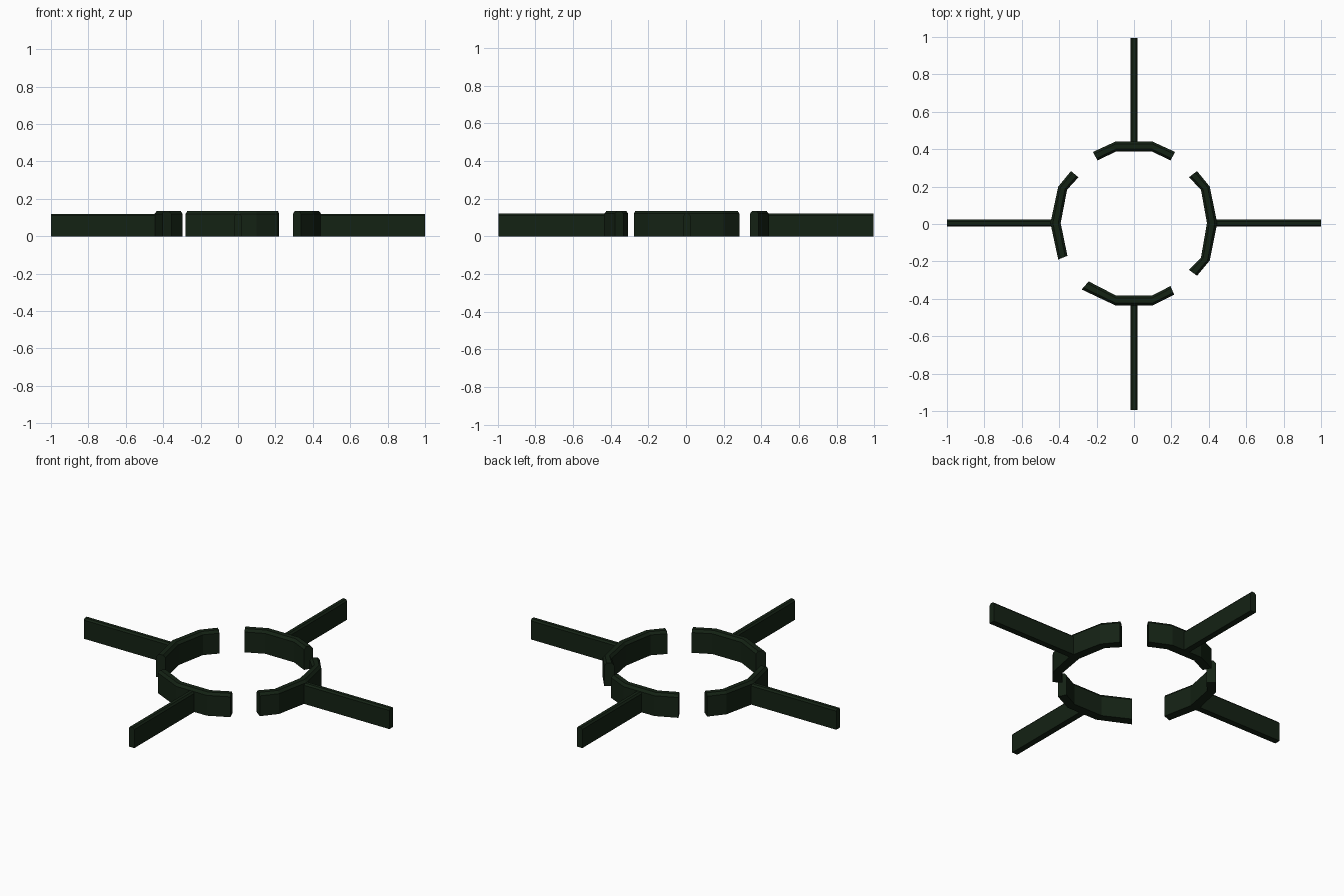
import bpy, bmesh
from mathutils import Vector

if "Cube" in bpy.data.objects:
    bpy.data.objects.remove(bpy.data.objects["Cube"])

mat = bpy.data.materials.new("dark_green")
mat.diffuse_color = (0.007, 0.016, 0.007, 1)
mat.use_nodes = True
mat.node_tree.nodes["Principled BSDF"].inputs["Base Color"].default_value = mat.diffuse_color


def wall(name, outer, inner, height, chamfer):
    """Sweep a chamfer-topped wall section between outer and inner plan lines."""
    section = [(0, 0), (1, 0), (1, height - chamfer), (0.76, height),
               (0.24, height), (0, height - chamfer)]
    bm = bmesh.new()
    rings = []
    for o, i in zip(outer, inner):
        o, i = Vector((*o, 0)), Vector((*i, 0))
        rings.append([bm.verts.new(o.lerp(i, t) + Vector((0, 0, z))) for t, z in section])
    n = len(section)
    for a, b in zip(rings, rings[1:]):
        for k in range(n):
            bm.faces.new((a[k], a[(k + 1) % n], b[(k + 1) % n], b[k]))
    bm.faces.new(rings[0])
    bm.faces.new(rings[-1])
    bmesh.ops.recalc_face_normals(bm, faces=bm.faces[:])
    me = bpy.data.meshes.new(name)
    bm.to_mesh(me)
    bm.free()
    me.materials.append(mat)
    bpy.context.collection.objects.link(bpy.data.objects.new(name, me))


# Four broken segments of the central ring
H, C = 0.135, 0.015
wall("ring_back", [(-.22, .385), (-.10, .44), (.10, .44), (.22, .385)],
     [(-.195, .34), (-.095, .388), (.095, .388), (.195, .34)], H, C)
wall("ring_front", [(-.28, -.35), (-.10, -.435), (.10, -.435), (.215, -.378)],
     [(-.242, -.307), (-.095, -.383), (.095, -.383), (.195, -.332)], H, C)
wall("ring_right", [(.337, .283), (.405, .20), (.445, .005), (.405, -.195), (.337, -.277)],
     [(.294, .25), (.358, .183), (.39, .005), (.358, -.18), (.294, -.245)], H, C)
wall("ring_left", [(-.337, .283), (-.405, .20), (-.447, .005), (-.405, -.19)],
     [(-.297, .25), (-.358, .183), (-.392, .005), (-.356, -.17)], H, C)

# Four straight arms reaching outward, ends embedded in the ring
W, AH, AC, Y = 0.018, 0.12, 0.01, 0.005
for s, name in ((1, "right"), (-1, "left")):
    wall("arm_" + name, [(s * .41, Y + W), (s, Y + W)], [(s * .41, Y - W), (s, Y - W)], AH, AC)
for s, name in ((1, "back"), (-1, "front")):
    wall("arm_" + name, [(-W, s * .41), (-W, s * .995)], [(W, s * .41), (W, s * .995)], AH, AC)
